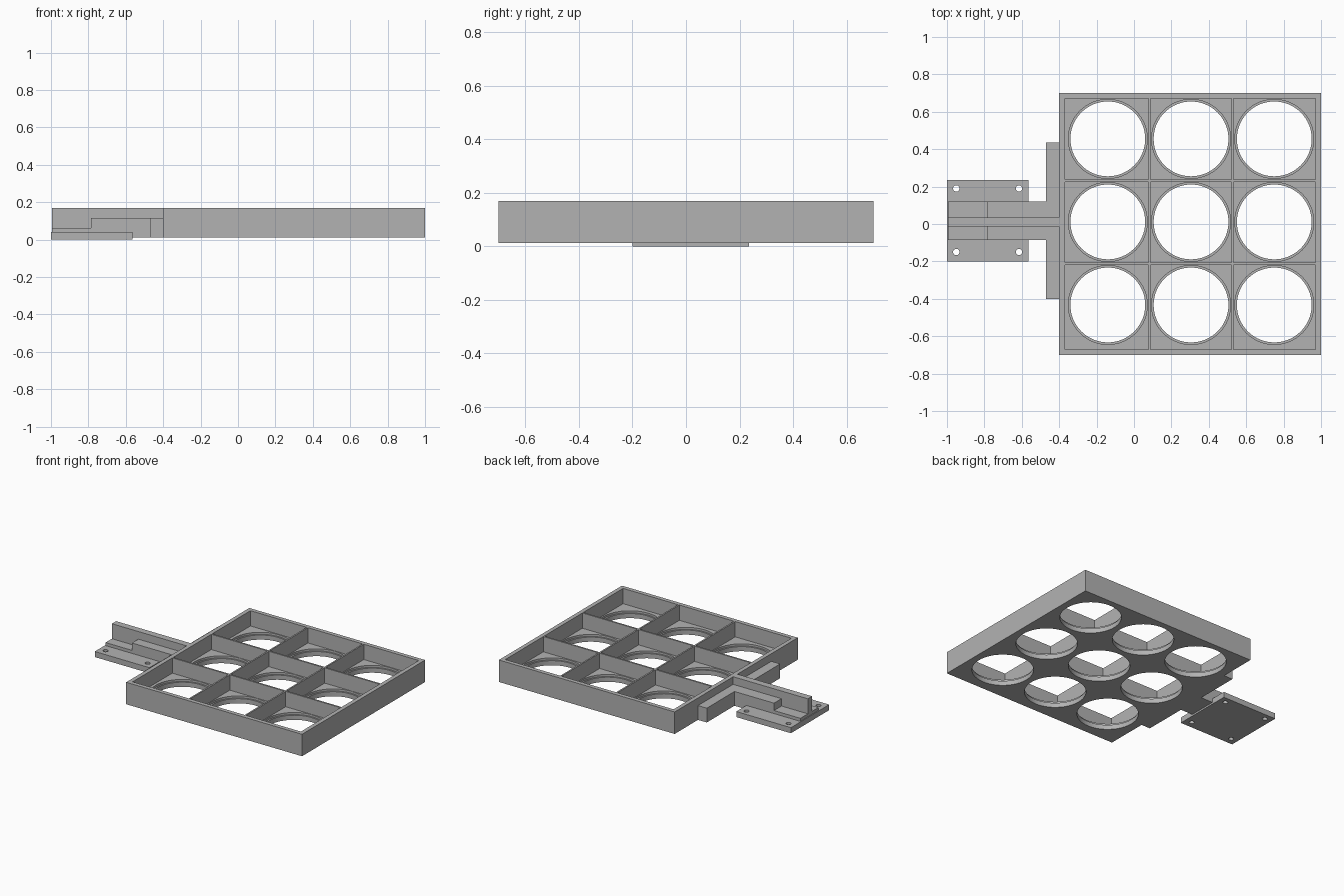
import bpy
import bmesh
from mathutils import Matrix, Vector

cube = bpy.data.objects.get("Cube")
if cube:
    bpy.data.objects.remove(cube, do_unlink=True)

grey = bpy.data.materials.new("mid grey")
grey.use_nodes = True
grey.diffuse_color = (0.45, 0.45, 0.45, 1)
grey.node_tree.nodes["Principled BSDF"].inputs["Base Color"].default_value = (0.45, 0.45, 0.45, 1)


def add_box(bm, x, y, z):
    low, high = Vector((x[0], y[0], z[0])), Vector((x[1], y[1], z[1]))
    matrix = Matrix.Translation((low + high) / 2) @ Matrix.Diagonal((*(high - low), 1))
    bmesh.ops.create_cube(bm, size=1, matrix=matrix)


def add_cylinder(bm, x, y, z, radius, sides):
    bmesh.ops.create_cone(bm, cap_ends=True, segments=sides, radius1=radius, radius2=radius,
                          depth=z[1] - z[0], matrix=Matrix.Translation((x, y, sum(z) / 2)))


def finish(bm, name):
    mesh = bpy.data.meshes.new(name)
    bm.to_mesh(mesh)
    bm.free()
    mesh.materials.append(grey)
    obj = bpy.data.objects.new(name, mesh)
    bpy.context.collection.objects.link(obj)
    return obj


def box(name, x, y, z):
    bm = bmesh.new()
    add_box(bm, x, y, z)
    return finish(bm, name)


def cut(target, bm):
    """Subtract the shapes in bm from the target, then discard them."""
    cutter = finish(bm, "cutter")
    cutter.hide_render = True
    mod = target.modifiers.new("cut", "BOOLEAN")
    mod.operation, mod.solver, mod.object = "DIFFERENCE", "EXACT", cutter
    bpy.context.view_layer.objects.active = target
    bpy.ops.object.modifier_apply(modifier=mod.name)
    bpy.data.objects.remove(cutter, do_unlink=True)


def smooth(obj):
    bpy.ops.object.select_all(action="DESELECT")
    obj.select_set(True)
    bpy.context.view_layer.objects.active = obj
    bpy.ops.object.shade_smooth_by_angle(angle=0.5)


# Tray with nine square pockets, each with a stepped round opening
BASE, TOP, FLOOR, LEDGE = 0.012, 0.17, 0.06, 0.045
columns = [(-0.37, 0.077), (0.088, 0.522), (0.533, 0.97)]
rows = [(-0.67, -0.219), (-0.207, 0.225), (0.237, 0.67)]
centres = [(-0.14 + 0.445 * i, -0.433 + 0.444 * j) for i in range(3) for j in range(3)]

tray = box("tray", (-0.4, 1), (-0.7, 0.7), (BASE, TOP))
pockets = bmesh.new()
for x in columns:
    for y in rows:
        add_box(pockets, x, y, (FLOOR, TOP + 0.1))
cut(tray, pockets)
for radius, bottom in ((0.211, LEDGE), (0.2, -0.1)):
    bores = bmesh.new()
    for x, y in centres:
        add_cylinder(bores, x, y, (bottom, FLOOR + 0.02), radius, 64)
    cut(tray, bores)
smooth(tray)

# Mounting plate with four screw holes
plate = box("mounting_plate", (-1, -0.565), (-0.2, 0.235), (0, 0.04))
holes = bmesh.new()
for x in (-0.95, -0.615):
    for y in (-0.15, 0.19):
        add_cylinder(holes, x, y, (-0.1, 0.1), 0.017, 24)
cut(plate, holes)
smooth(plate)

# Stepped arm, upright rib and crossbar joining the plate to the tray
box("arm_low_step", (-0.995, -0.785), (-0.085, 0.12), (0.02, 0.062))
box("arm_high_step", (-0.785, -0.46), (-0.085, 0.12), (BASE, 0.115))
box("arm_rib", (-0.995, -0.395), (-0.013, 0.035), (0.03, TOP))
box("crossbar", (-0.47, -0.395), (-0.4, 0.435), (BASE, 0.115))
